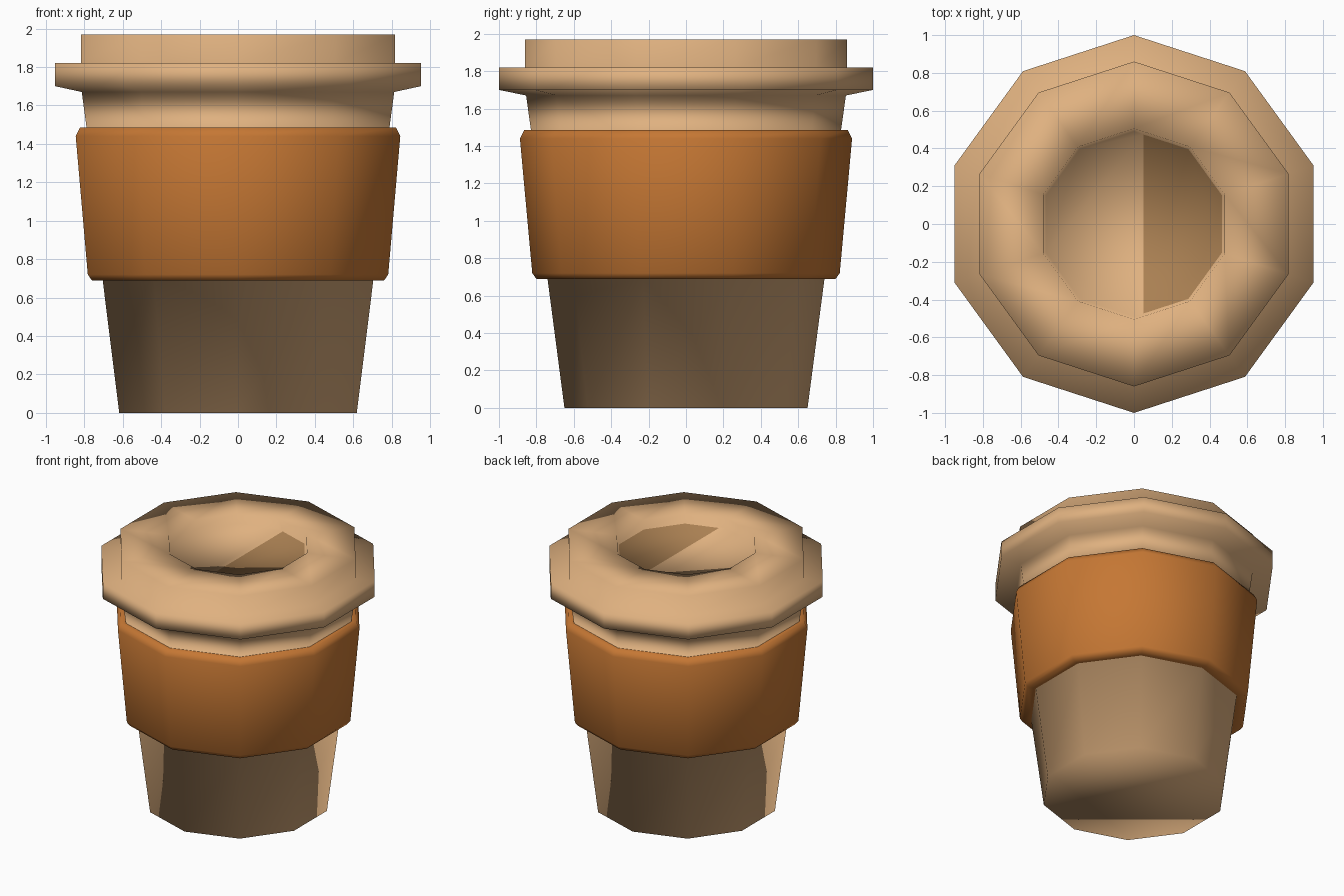
import bpy, bmesh, math

if "Cube" in bpy.data.objects:
    bpy.data.objects.remove(bpy.data.objects["Cube"])

SIDES = 10


def material(name, rgb):
    m = bpy.data.materials.new(name)
    m.diffuse_color = (*rgb, 1)
    m.use_nodes = True
    m.node_tree.nodes["Principled BSDF"].inputs["Base Color"].default_value = m.diffuse_color
    return m


tan = material("tan_card", (0.74, 0.44, 0.215))
brown = material("brown_recess", (0.40, 0.215, 0.085))
orange = material("orange_sleeve", (0.56, 0.185, 0.034))


def lathe(name, profile, mats, cap_start=False, cap_end=False):
    """Ten-sided revolve of (radius, z) points, listed so the outside faces out."""
    bm = bmesh.new()
    rings = []
    for r, z in profile:
        angles = [math.pi / 2 + i * 2 * math.pi / SIDES for i in range(SIDES)]
        rings.append([bm.verts.new((r * math.cos(a), r * math.sin(a), z)) for a in angles])
    for lo, hi in zip(rings, rings[1:]):
        for i in range(SIDES):
            j = (i + 1) % SIDES
            bm.faces.new((lo[i], lo[j], hi[j], hi[i]))
    if cap_start:
        bm.faces.new(rings[0][::-1])
    if cap_end:
        # recess floor, cut in two for its two colours
        floor = bm.faces.new(rings[-1])
        geom = [floor] + list(floor.edges) + list(floor.verts)
        bmesh.ops.bisect_plane(bm, geom=geom, plane_co=(0.05, 0, 0), plane_no=(1, 0, 0))
        zf = profile[-1][1]
        for f in bm.faces:
            c = f.calc_center_median()
            if all(abs(v.co.z - zf) < 1e-4 for v in f.verts) and c.x > 0.05:
                f.material_index = 1
    for f in bm.faces:
        f.smooth = True
    mesh = bpy.data.meshes.new(name)
    bm.to_mesh(mesh)
    bm.free()
    for m in mats:
        mesh.materials.append(m)
    ob = bpy.data.objects.new(name, mesh)
    bpy.context.collection.objects.link(ob)
    return ob


# Lower cup wall, with a hidden lip under the sleeve
lathe("cup_base", [(0.65, 0), (0.741, 0.695), (0.80, 0.696)], [tan], cap_start=True)

# Sleeve with softened edges
lathe("sleeve", [(0.735, 0.69), (0.80, 0.69), (0.822, 0.72),
                 (0.888, 1.44), (0.865, 1.485), (0.82, 1.485)], [orange])

# Cup neck, lid rim, raised ring and shallow recess
lathe("neck_and_lid", [(0.86, 1.478), (0.828, 1.48), (0.855, 1.67), (1.0, 1.70),
                       (1.0, 1.82), (0.86, 1.82), (0.86, 1.97), (0.505, 1.97),
                       (0.49, 1.90)], [tan, brown], cap_end=True)
